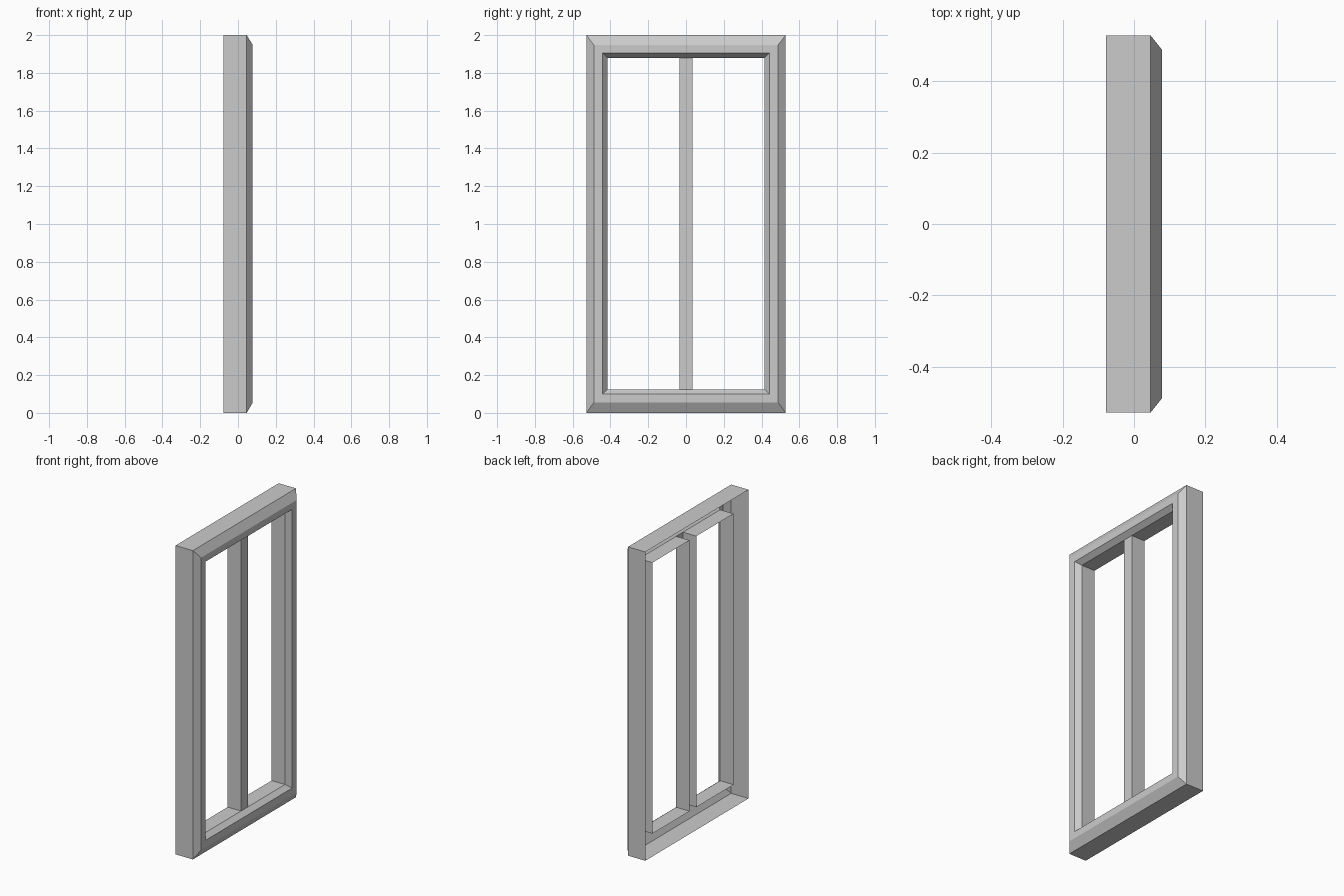
import bpy
import bmesh

cube = bpy.data.objects.get("Cube")
if cube:
    bpy.data.objects.remove(cube, do_unlink=True)

# Single painted finish
paint = bpy.data.materials.new("grey_paint")
paint.use_nodes = True
GREY = (0.6, 0.6, 0.6, 1.0)
paint.diffuse_color = GREY
paint.node_tree.nodes["Principled BSDF"].inputs["Base Color"].default_value = GREY

BACK, STEP, FRONT, REVEAL_BACK = -0.078, 0.046, 0.078, -0.05
SILL, HEAD = 0.125, 1.88          # glazed opening heights
JAMB, MULLION = 0.415, 0.035      # opening and mullion half widths


def rect(x, y0, y1, z0, z1):
    """Rectangle of four points at depth x, counter-clockwise from the front."""
    return [(x, y0, z0), (x, y1, z0), (x, y1, z1), (x, y0, z1)]


def sheet(name, loops, cap=False):
    """Skin a series of rectangles into an open shell."""
    bm = bmesh.new()
    rings = [[bm.verts.new(p) for p in loop] for loop in loops]
    for a, b in zip(rings, rings[1:]):
        for i in range(4):
            j = (i + 1) % 4
            bm.faces.new((a[i], a[j], b[j], b[i]))
    if cap:
        bm.faces.new(rings[-1])
    mesh = bpy.data.meshes.new(name)
    bm.to_mesh(mesh)
    bm.free()
    mesh.materials.append(paint)
    obj = bpy.data.objects.new(name, mesh)
    bpy.context.collection.objects.link(obj)
    return obj


# Outer casing, open at the back: side walls, bevel, front band, inner chamfer
sheet("outer_frame", [
    rect(BACK, -0.528, 0.528, 0, 2),
    rect(STEP, -0.528, 0.528, 0, 2),
    rect(FRONT, -0.488, 0.488, 0.055, 1.948),
    rect(FRONT, -0.442, 0.442, 0.1, 1.905),
    rect(STEP, -JAMB, JAMB, SILL, HEAD),
])

# Flat front of the central mullion
sheet("mullion_front", [rect(STEP, -MULLION, MULLION, SILL, HEAD)], cap=True)

# Deep reveals running back from each opening
for side, y0, y1 in (("right", -JAMB, -MULLION), ("left", MULLION, JAMB)):
    sheet("pane_reveal_" + side, [
        rect(STEP, y0, y1, SILL, HEAD),
        rect(REVEAL_BACK, y0, y1, SILL, HEAD),
    ])
